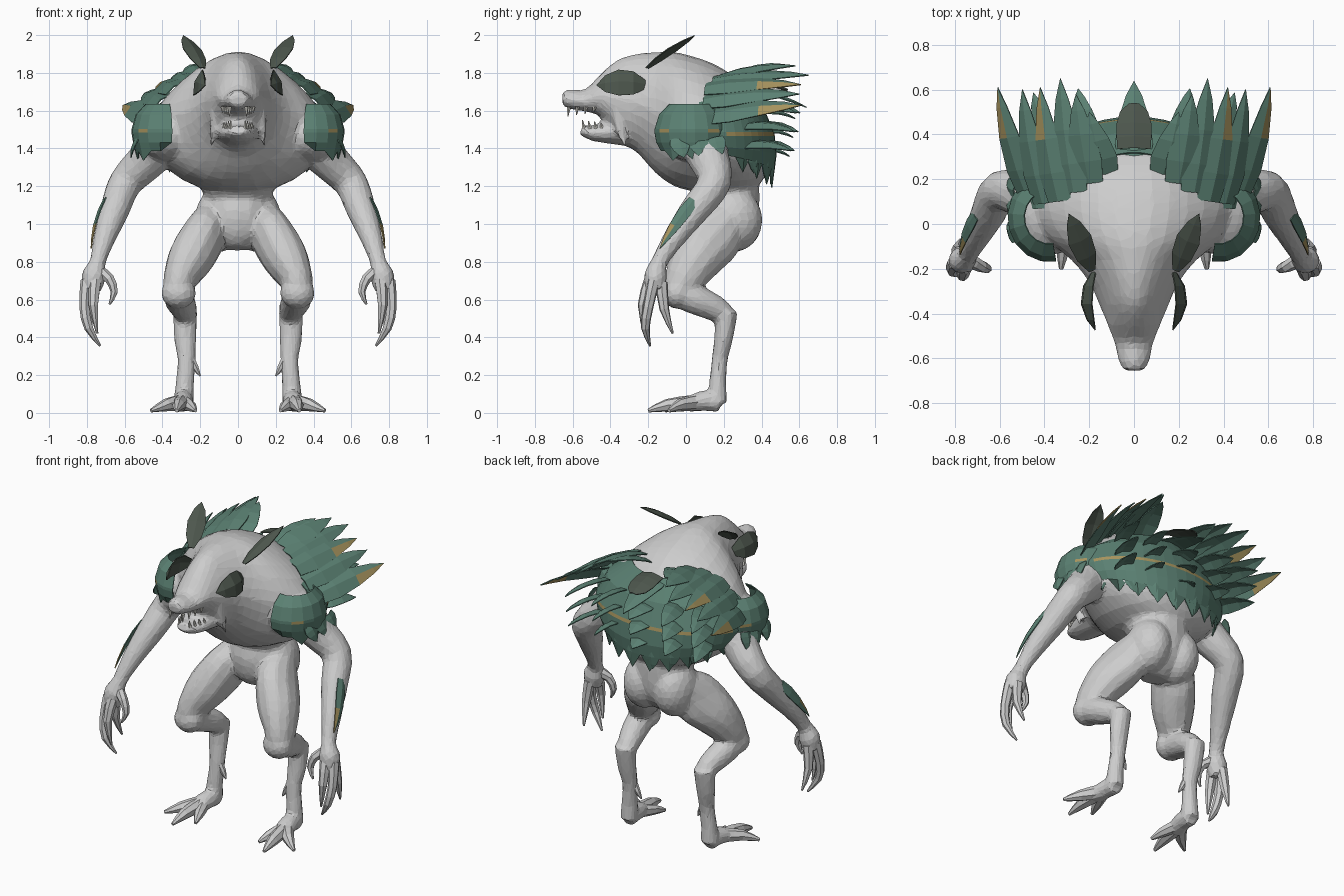
import bpy, bmesh
from math import sin, cos, pi, radians
from mathutils import Vector, Matrix

if "Cube" in bpy.data.objects:
    bpy.data.objects.remove(bpy.data.objects["Cube"])


def material(name, rgb):
    m = bpy.data.materials.new(name)
    m.use_nodes = True
    m.diffuse_color = (*rgb, 1)
    node = next(n for n in m.node_tree.nodes if n.type == 'BSDF_PRINCIPLED')
    node.inputs["Base Color"].default_value = (*rgb, 1)
    node.inputs["Roughness"].default_value = 0.8
    return m


SKIN = material("grey skin", (0.61, 0.61, 0.61))
GREEN = material("feather green", (0.105, 0.22, 0.172))
GOLD = material("gold marking", (0.38, 0.29, 0.11))
DARK = material("dark leaf", (0.075, 0.095, 0.075))
TOOTH = material("tooth ivory", (0.66, 0.65, 0.6))
X = Vector((1, 0, 0))


def finish(name, bm, mats, mirror=False):
    me = bpy.data.meshes.new(name)
    bm.to_mesh(me)
    bm.free()
    for m in mats:
        me.materials.append(m)
    ob = bpy.data.objects.new(name, me)
    bpy.context.scene.collection.objects.link(ob)
    if mirror:
        ob.modifiers.new("mirror", 'MIRROR').use_mirror_merge = False
    return ob


def tube(bm, pts, sides=12, steps=3, axis=None, egg=0.0):
    """Closed loft through (x, y, z, side radius[, depth radius]) stations."""
    pts = [Vector((*p, p[-1])) if len(p) == 4 else Vector(p) for p in pts]
    path = []
    for i in range(len(pts) - 1):
        a, b = pts[i], pts[i + 1]
        ta = (b - pts[max(i - 1, 0)]) / 2
        tb = (pts[min(i + 2, len(pts) - 1)] - a) / 2
        for k in range(steps):
            t = k / steps
            h = t * t * (3 - 2 * t)
            path.append(a * (1 - h) + b * h + ta * (t * (1 - t) ** 2) - tb * (t * t * (1 - t)))
    path.append(pts[-1])
    rings = []
    for i, p in enumerate(path):
        d = path[min(i + 1, len(path) - 1)] - path[max(i - 1, 0)]
        t = axis or Vector(d[:3]).normalized()
        u = (X - t * X.dot(t)).normalized()
        v = u.cross(t)
        ring = []
        for k in range(sides):
            c, s = cos(2 * pi * k / sides), sin(2 * pi * k / sides)
            ring.append(bm.verts.new(Vector(p[:3]) + u * p[3] * c * (1 - egg * max(s, 0)) + v * p[4] * s))
        rings.append(ring)
    for r, q in zip(rings, rings[1:]):
        for k in range(sides):
            bm.faces.new((r[k], r[k - 1], q[k - 1], q[k]))
    bm.faces.new(rings[0])
    bm.faces.new(rings[-1])
    bmesh.ops.recalc_face_normals(bm, faces=bm.faces)


def ball(bm, centre, radii):
    mat = Matrix.Translation(centre) @ Matrix.Diagonal((*radii, 1))
    bmesh.ops.create_icosphere(bm, subdivisions=3, radius=1, matrix=mat)


def tubes(name, paths, mat, sides=7, steps=2):
    bm = bmesh.new()
    for p in paths:
        tube(bm, p, sides, steps)
    return finish(name, bm, [mat], True)


def sheet(name, rows, mats, out, gold=lambda r, c: False, mirror=True):
    """Thin grid surface; out gives the outward direction at a point."""
    bm = bmesh.new()
    grid = [[bm.verts.new(p) for p in row] for row in rows]
    for r in range(len(grid) - 1):
        for c in range(len(grid[0]) - 1):
            f = bm.faces.new((grid[r][c], grid[r][c + 1], grid[r + 1][c + 1], grid[r + 1][c]))
            f.material_index = int(gold(r, c))
            f.normal_update()
            if f.normal.dot(out(f.calc_center_median())) < 0:
                f.normal_flip()
    bmesh.ops.remove_doubles(bm, verts=bm.verts, dist=0.0005)
    ob = finish(name, bm, mats, mirror)
    ob.modifiers.new("thickness", 'SOLIDIFY').thickness = 0.006
    return ob


def leaf(name, base, tip, width, normal, bow=0.02, mat=GREEN, gold=False, mirror=True,
         shape=(0.8, 1, 0.8, 0.42, 0)):
    """Pointed feather blade with a raised spine."""
    base, tip = Vector(base), Vector(tip)
    d = tip - base
    side = Vector(normal).cross(d).normalized()
    n = d.cross(side).normalized()
    rows = []
    for t, w in zip((0, 0.25, 0.55, 0.82, 1), shape):
        mid = base + d * t + n * bow * 4 * t * (1 - t)
        edge = side * w * width
        rows.append([mid - edge - n * w * width * 0.25, mid, mid + edge - n * w * width * 0.25])
    sheet(name, rows, [mat, GOLD], lambda p: n, lambda r, c: gold and r > 1 and c == 0, mirror)


# Limbs, made on one side and mirrored into the same skin
body = bmesh.new()
tube(body, [(.38, .06, 1.48, .13), (.47, .12, 1.35, .11), (.595, .15, 1.22, .09),
            (.65, .05, 1.08, .08), (.705, -.06, .93, .06), (.742, -.14, .8, .044),
            (.762, -.16, .73, .066, .062), (.775, -.165, .65, .052)])
tube(body, [(.13, .25, 1.05, .09), (.175, .15, .945, .115, .16), (.25, .055, .82, .122, .14),
            (.31, -.015, .7, .088, .105), (.315, -.05, .62, .075)])
tube(body, [(.315, -.045, .64, .08), (.31, .05, .6, .08), (.285, .16, .55, .07),
            (.275, .22, .5, .055)])
tube(body, [(.28, .215, .54, .066, .06), (.28, .2, .4, .06, .05), (.272, .178, .28, .048, .043),
            (.282, .168, .15, .05, .046), (.287, .165, .05, .055)])
ball(body, (.105, .25, 1.02), (.125, .155, .17))
ball(body, (.315, -.045, .635), (.092, .08, .085))
ball(body, (.38, .04, 1.47), (.16, .18, .14))
tube(body, [(.287, .185, .05, .05), (.29, .1, .065, .055), (.31, .0, .042, .062, .04)])
tube(body, [(.115, -.36, 1.6, .035), (.13, -.35, 1.5, .022), (.14, -.32, 1.41, .012)])
copy = bmesh.ops.duplicate(body, geom=body.verts[:] + body.edges[:] + body.faces[:])
bmesh.ops.scale(body, vec=(-1, 1, 1), verts=[g for g in copy["geom"] if isinstance(g, bmesh.types.BMVert)])

# Hunched torso running forward into the head and upper jaw
tube(body, [(0, y, z, rx, rz) for y, z, rx, rz in (
    (-.655, 1.665, .045, .038), (-.61, 1.66, .07, .052), (-.53, 1.655, .088, .06),
    (-.45, 1.68, .118, .115), (-.36, 1.655, .155, .215), (-.26, 1.64, .2, .26),
    (-.16, 1.59, .28, .32), (-.06, 1.555, .4, .355), (.06, 1.525, .47, .355),
    (.18, 1.495, .47, .335), (.3, 1.455, .41, .285), (.39, 1.41, .28, .2), (.44, 1.4, .12, .1))],
    28, 3, Vector((0, 1, 0)), 0.25)
tube(body, [(0, -.32, 1.5, .12, .09), (0, -.42, 1.485, .1, .06),
            (0, -.5, 1.482, .08, .04), (0, -.555, 1.5, .05, .028)])
ball(body, (0, -.38, 1.56), (.09, .07, .1))
tube(body, [(0, .19, 1.27, .24, .19), (0, .225, 1.15, .18, .165), (0, .21, 1.03, .18, .17),
            (0, .19, .93, .15, .135), (0, .18, .87, .07, .08)], 16)
bmesh.ops.recalc_face_normals(body, faces=body.faces)
skin = finish("body", body, [SKIN])
remesh = skin.modifiers.new("fuse", 'REMESH')
remesh.mode = 'VOXEL'
remesh.voxel_size = 0.014
smooth = skin.modifiers.new("soften", 'SMOOTH')
smooth.factor, smooth.iterations = 0.5, 5
facets = skin.modifiers.new("facets", 'DECIMATE')
facets.ratio = 0.1

# Hands, feet and small spurs
tubes("fingers", [
    [(.8, -.17, .7, .034), (.812, -.2, .56, .028), (.79, -.215, .45, .024), (.73, -.19, .355, .006)],
    [(.775, -.13, .69, .034), (.79, -.115, .55, .026), (.775, -.07, .42, .006)],
    [(.755, -.19, .7, .034), (.765, -.23, .57, .026), (.745, -.22, .42, .006)],
    [(.74, -.16, .75, .034), (.68, -.19, .71, .027), (.655, -.2, .64, .02), (.68, -.21, .575, .006)]], SKIN)
tubes("toes", [
    [(.31, .05, .055, .043), (.38, -.03, .042, .034), (.46, -.09, .012, .01)],
    [(.3, .03, .052, .043), (.315, -.1, .04, .034), (.325, -.2, .012, .01)],
    [(.28, .04, .05, .038), (.25, -.04, .035, .03), (.225, -.11, .012, .01)]], SKIN)
tubes("leg_spurs", [[(.255, .17, .3, .02), (.225, .17, .24, .018), (.2, .165, .195, .004)]], SKIN)

# Teeth along both jaws
fangs = []
for i in range(4):
    y, x = -.62 + i * .045, .045 + i * .012
    fangs.append([(x, y, 1.62, .012), (x, y - .005, 1.57 + .006 * i, .002)])
    y, x = -.54 + i * .032, .038 + i * .012
    fangs.append([(x, y, 1.505, .011), (x, y - .008, 1.55 - .004 * i, .002)])
tubes("teeth", fangs, TOOTH, 5, 1)

# Cheek discs, brow leaves and forearm blades
leaf("cheek_disc", (.185, -.21, 1.74), (.175, -.475, 1.735), .072, (1, 0, .35), .055, DARK,
     shape=(.3, .9, 1, .65, 0))
leaf("brow_leaf", (.185, -.21, 1.83), (.29, .045, 2.0), .055, (-.35, -.6, .65), .018, DARK,
     shape=(.3, .85, 1, .6, 0))
leaf("forearm_blade", (.715, .04, 1.13), (.78, -.14, .87), .036, (1, -.1, .35), .018, GREEN, True)

# Feather cape wrapped around the back, with a ragged hem
ROWS = [(1.74, .27, .22), (1.62, .44, .31), (1.487, .51, .365), (1.467, .51, .37),
        (1.37, .49, .38), (1.29, .46, .37), (1.25, .44, .36)]
cape = []
for r, (z, a, b) in enumerate(ROWS):
    row = []
    for c in range(25):
        t = radians(-96 + 8 * c)
        rag = (.06 if c % 2 else -.04) if r == len(ROWS) - 1 else 0
        lift = .04 * max(r - 3, 0) * sin(t) ** 2
        row.append(Vector((a * sin(t), .1 + b * cos(t), z + lift - rag)))
    cape.append(row)
sheet("back_cape", cape, [GREEN, GOLD], lambda p: p - Vector((0, .1, 1.45)),
      lambda r, c: r == 2 and 2 < c < 21, False)

# Shoulder pads, open on top, hem slanting up towards the chest
HUB = Vector((.38, .03, 1.49))
pad = []
for lat in (58, 32, 4, -2, -20, -38):
    row = []
    for c in range(10):
        lon = radians(-100 + 21 * c)
        rag = (.05 if c % 2 else 0) - (.05 if c < 2 else 0) if lat == -38 else 0
        k = cos(radians(lat)) ** .8
        row.append(HUB + Vector((.185 * k * cos(lon), .2 * k * sin(lon), .17 * sin(radians(lat)) - rag)))
    pad.append(row)
sheet("shoulder_pad", pad, [GREEN, GOLD], lambda p: p - HUB, lambda r, c: r == 2 and c in (2, 6))
for y in (-.04, .06, .15):
    leaf("pad_point", (.54, y, 1.46), (.57, y + .03, 1.35), .055, (1, 0, .2), .01)

# Upper feather fan on each side of the back
BASES = [(.13, .22, 1.78), (.2, .18, 1.79), (.27, .14, 1.77), (.34, .1, 1.73), (.41, .09, 1.66), (.48, .12, 1.58)]
TIPS = [(.2, .5, 1.85), (.26, .58, 1.84), (.33, .65, 1.79), (.42, .61, 1.74), (.5, .6, 1.69), (.61, .61, 1.63)]
for i, (b, t) in enumerate(zip(BASES, TIPS)):
    leaf("fan_feather", b, t, .075, (.15 + .15 * i, -.2, 1), .025, GREEN, i in (3, 5))

# Lower rows of back spikes, with a ladder of short ones down the spine
for z, reach in ((1.63, .63), (1.53, .62), (1.43, .6)):
    for x in (.2, .36):
        leaf("back_spike", (x, .4 - .7 * x * x, z), (x * 1.25, reach - .12 * x, z - .04), .06, (.4, 0, 1), .025)
    leaf("spine_spike", (0, .4, z - .03), (0, reach - .05, z - .07), .07, (0, 0, 1), .02, mirror=False)

# Hem blades and the central tuft
for x, y in ((.08, .46), (.2, .43), (.31, .37)):
    leaf("hem_blade", (x, y, 1.4), (x * .95, y - .01, 1.19 + x * .25), .065, (x, y, 0), .015)
leaf("centre_feather", (0, .27, 1.74), (0, .64, 1.62), .085, (0, .3, 1), .02, mirror=False)
leaf("centre_dark_leaf", (0, .34, 1.77), (0, .54, 1.715), .078, (0, .3, 1), .012, DARK, mirror=False,
     shape=(.95, 1, 1, .8, .3))
